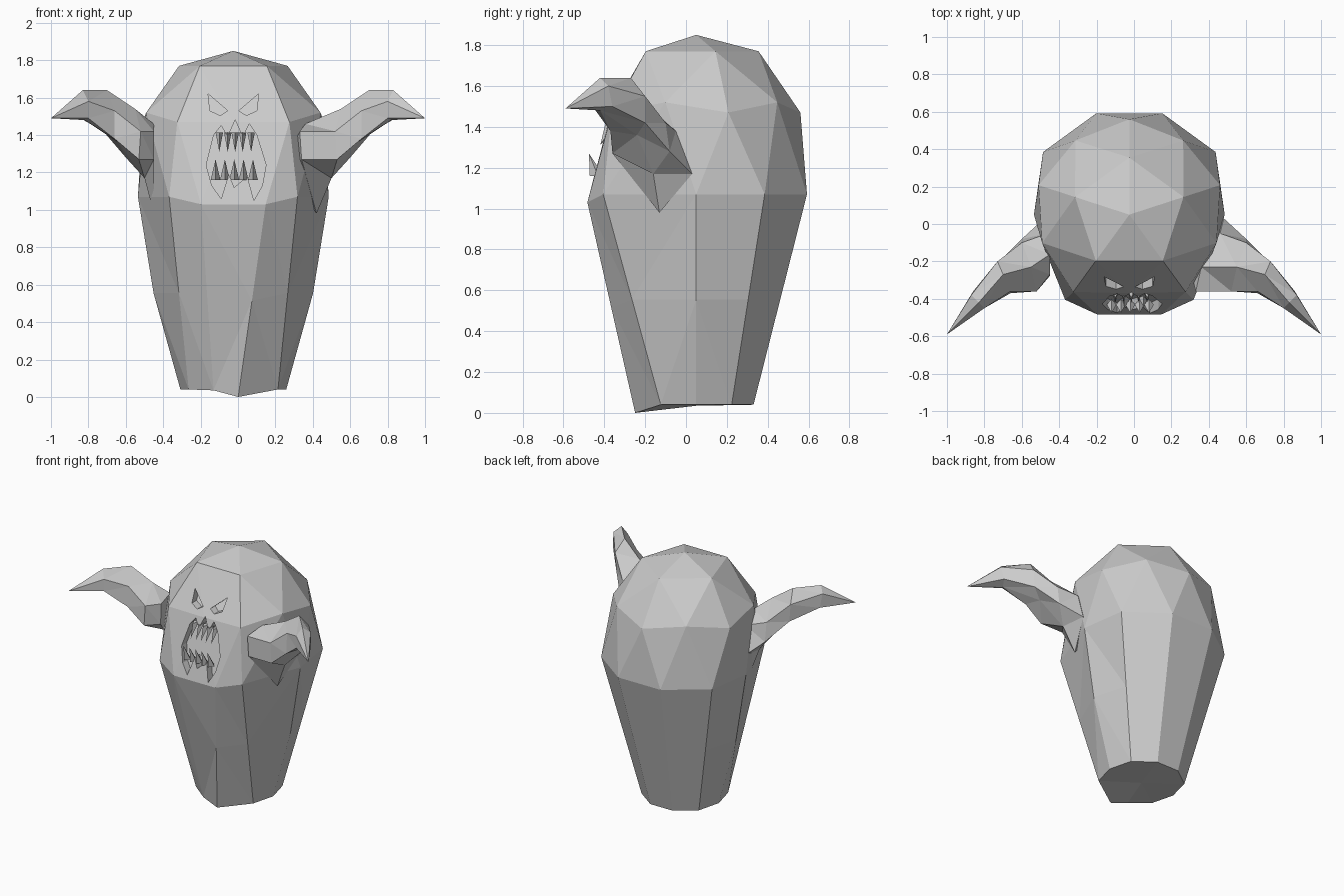
import bpy, bmesh, math
from mathutils import Vector

if "Cube" in bpy.data.objects:
    bpy.data.objects.remove(bpy.data.objects["Cube"])

CX, CY = -0.025, 0.05          # vertical axis of the body

grey = bpy.data.materials.new("ghost grey")
grey.diffuse_color = (0.6, 0.6, 0.6, 1)
grey.use_nodes = True
grey.node_tree.nodes["Principled BSDF"].inputs["Base Color"].default_value = grey.diffuse_color


def make(name, verts, faces, triangulate=True):
    """Mesh object with flat faces and outward normals."""
    bm = bmesh.new()
    vs = [bm.verts.new(v) for v in verts]
    for f in faces:
        bm.faces.new([vs[i] for i in f])
    if triangulate:
        bmesh.ops.triangulate(bm, faces=bm.faces[:])
    bmesh.ops.recalc_face_normals(bm, faces=bm.faces[:])
    me = bpy.data.meshes.new(name)
    bm.to_mesh(me)
    bm.free()
    me.materials.append(grey)
    ob = bpy.data.objects.new(name, me)
    bpy.context.collection.objects.link(ob)
    return ob


def polar(az, r, z):
    a = math.radians(az)
    return (CX + r * math.cos(a), CY + r * math.sin(a), z)


# Body: faceted dome over a tapering ten-sided sheet
verts = [(CX, CY, 1.85)]
verts += [polar(90 + 72 * k, 0.305, 1.77) for k in range(5)]
for j in range(10):
    az = 90 + 36 * j
    r, z = (0.51, 1.47) if j % 2 == 0 else (0.49, 1.52)
    if j == 5:                               # flattened face panel
        r, z = 0.42, 1.47
    verts.append(polar(az, r, z))
moved = {216: 233, 324: 307}                 # rim corners beside the face
for j in range(10):
    az = 108 + 36 * j
    r = 0.51 if az in (180, 360) else 0.56 if az in (252, 288) else 0.57
    verts.append(polar(moved.get(az, az), r, 1.03 if az in (252, 288) else 1.07))
hem = []
for j in range(10):
    az = 108 + 36 * j
    if az == 288:                            # pointed fold at the front of the hem
        hem.append(polar(275, 0.30, 0.0))
    elif az == 252:
        hem.append(polar(249, 0.295, 0.035))
    else:
        hem.append(polar(az, 0.283 if az in (180, 360) else 0.295, 0.04))
for j in range(10):
    p = (Vector(verts[16 + j]) + Vector(hem[j])) / 2
    if j in (2, 7):                          # bulging sides
        p.x += 0.03 if j == 7 else -0.03
    verts.append(tuple(p))
verts += hem + [(CX, CY, 0.035)]

r1 = lambda k: 1 + k % 5
r2 = lambda j: 6 + j % 10
ring = lambda base, j: base + j % 10
faces = []
for k in range(5):
    faces += [(0, r1(k), r1(k + 1)),
              (r1(k), r2(2 * k), r2(2 * k + 1)),
              (r1(k), r2(2 * k + 1), r1(k + 1)),
              (r1(k + 1), r2(2 * k + 1), r2(2 * k + 2))]
for j in range(10):
    faces += [(r2(j), ring(16, j), r2(j + 1)),
              (ring(16, j - 1), ring(16, j), r2(j))]
    for b in (16, 26):
        faces.append((ring(b, j), ring(b + 10, j), ring(b + 10, j + 1), ring(b, j + 1)))
    faces.append((ring(36, j), ring(36, j + 1), 46))
body = make("body", verts, faces)


# Mouth and eyes cut into the face
def face_y(z):
    return -0.5 + 0.3 * (z - 1.03) + 0.35 * max(0, z - 1.47)


def cut(name, outline, depth):
    n = len(outline)
    vs = [(x, -0.8, z) for x, z in outline]
    vs += [(x, face_y(z) + depth, z) for x, z in outline]
    fs = [tuple(range(n)), tuple(range(n, 2 * n))]
    fs += [(i, (i + 1) % n, n + (i + 1) % n, n + i) for i in range(n)]
    cutter = make(name, vs, fs)
    cutter.hide_render = True
    mod = body.modifiers.new(name, 'BOOLEAN')
    mod.operation, mod.solver, mod.object = 'DIFFERENCE', 'EXACT', cutter
    return cutter


cutters = [
    cut("mouth_cutter", [(-.17, 1.24), (-.13, 1.40), (-.09, 1.45), (-.055, 1.39),
                         (-.015, 1.48), (.025, 1.39), (.06, 1.46), (.10, 1.40),
                         (.15, 1.24), (.13, 1.13), (.085, 1.05), (.05, 1.18),
                         (-.02, 1.12), (-.05, 1.19), (-.09, 1.06), (-.14, 1.13)], 0.07)]
for s in (-1, 1):
    cutters.append(cut("eye_cutter", [(CX + s * x, z) for x, z in
                   ((.135, 1.62), (.03, 1.53), (.07, 1.505), (.125, 1.53))], 0.05))
bpy.context.view_layer.update()
dg = bpy.context.evaluated_depsgraph_get()
carved = bpy.data.meshes.new_from_object(body.evaluated_get(dg))
body.modifiers.clear()
body.data = carved
for c in cutters:
    bpy.data.objects.remove(c)


# Teeth: four-sided spikes
def tooth(name, x, z0, z1, y1, w):
    yb = face_y(z0)
    vs = [(x - w, yb + .03, z0), (x, yb - .01, z0), (x + w, yb + .03, z0),
          (x, yb + .06, z0), (x, y1, z1)]
    make(name, vs, [(0, 1, 2, 3)] + [(i, (i + 1) % 4, 4) for i in range(4)])


for x in (-.10, -.055, -.015, .025, .07):
    tooth("upper_tooth", x, 1.415, 1.31, -.42, .02)
for x in (-.12, -.07, -.02, .03, .08):
    tooth("lower_tooth", x, 1.16, 1.27, -.475, .026)

# Arms: six-sided sections from shoulder to a pointed hand
sections = [
    [(.36, -.23, 1.46), (.33, -.36, 1.42), (.34, -.36, 1.27),
     (.42, -.13, .98), (.48, .03, 1.17), (.46, -.05, 1.38)],
    [(.55, -.23, 1.54), (.52, -.36, 1.42), (.53, -.36, 1.27),
     (.50, -.16, 1.17), (.60, -.08, 1.28), (.60, -.10, 1.42)],
    [(.70, -.27, 1.64), (.66, -.36, 1.53), (.66, -.37, 1.38),
     (.64, -.24, 1.36), (.72, -.20, 1.42), (.73, -.20, 1.55)],
    [(.83, -.42, 1.64), (.80, -.45, 1.58), (.80, -.45, 1.49),
     (.82, -.42, 1.48), (.86, -.36, 1.50), (.87, -.38, 1.60)]]
for side, name in ((1, "right_arm"), (-1, "left_arm")):
    pts = [p for s in sections for p in s] + [(1, -.59, 1.49), (.25, -.05, 1.25)]
    if side < 0:                             # slimmer shoulder on this side
        pts = [(-max(x, .45), y + .75 * max(0, .45 - x) * (x > .3), z) for x, y, z in pts]
    fs = []
    for i in range(6):
        k = (i + 1) % 6
        fs += [(6 * s + i, 6 * s + k, 6 * s + 6 + k, 6 * s + 6 + i) for s in range(3)]
        fs += [(18 + i, 18 + k, 24), (i, k, 25)]
    make(name, pts, fs)
